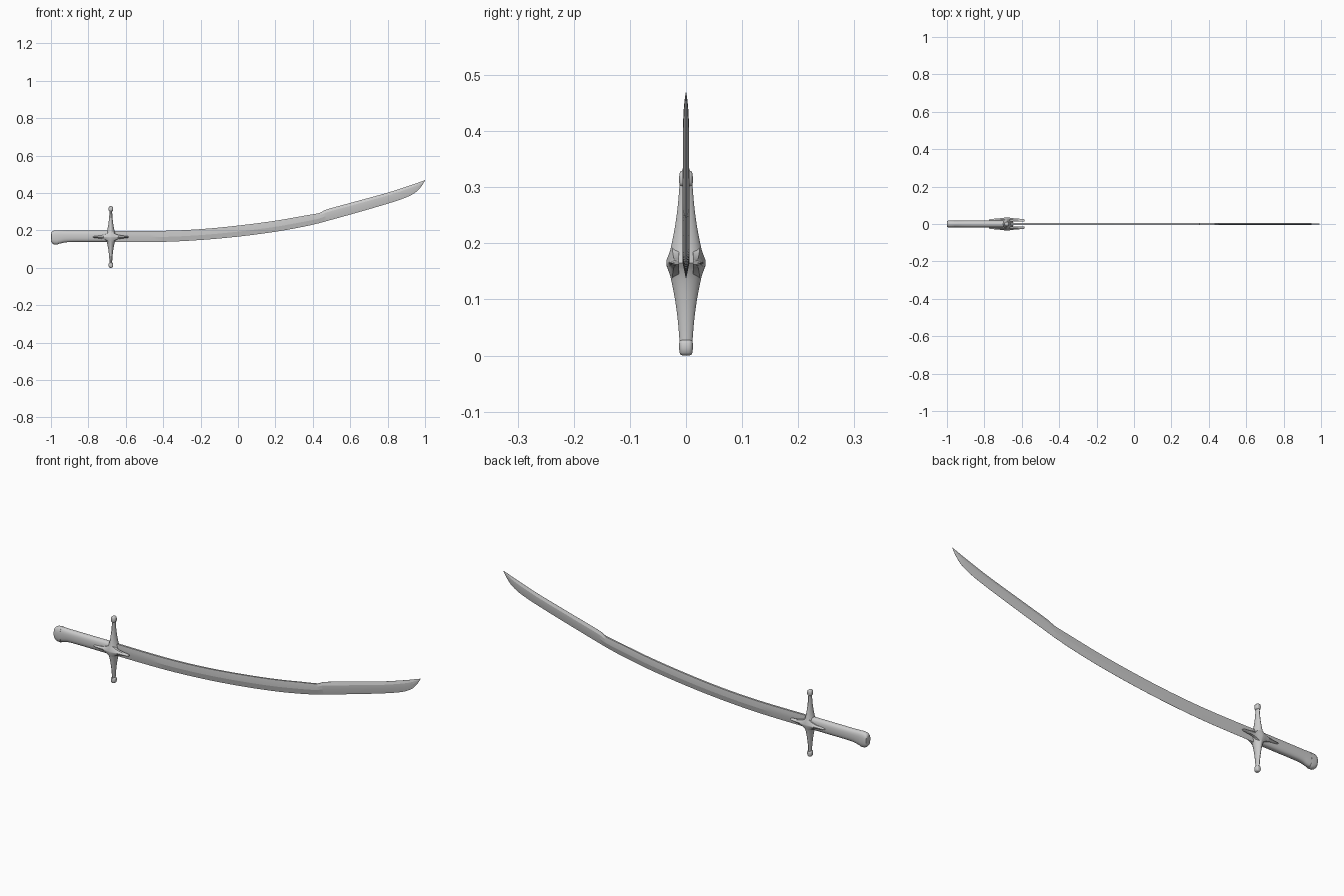
import bpy, bmesh, math

if "Cube" in bpy.data.objects:
    bpy.data.objects.remove(bpy.data.objects["Cube"])

CX, CZ = -0.68, 0.165          # centre of the cross guard


def smooth_path(keys, steps):
    """Smoothly resample key rows; the first value is the station along the axis."""
    def slope(i, k):
        a, b = keys[max(i - 1, 0)], keys[min(i + 1, len(keys) - 1)]
        return (b[k] - a[k]) / (b[0] - a[0])
    rows = []
    for i in range(len(keys) - 1):
        p, q = keys[i], keys[i + 1]
        h = q[0] - p[0]
        for s in range(steps):
            t = s / steps
            row = [p[0] + h * t]
            for k in range(1, len(p)):
                row.append((2*t**3 - 3*t*t + 1) * p[k] + (t**3 - 2*t*t + t) * h * slope(i, k)
                           + (3*t*t - 2*t**3) * q[k] + (t**3 - t*t) * h * slope(i + 1, k))
            rows.append(row)
    rows.append(list(keys[-1]))
    return rows


def oval(a, b, power=2.0, n=24):
    """Superellipse ring of half sizes a, b."""
    pts = []
    for i in range(n):
        t = 2 * math.pi * i / n
        c, s = math.cos(t), math.sin(t)
        pts.append((a * math.copysign(abs(c) ** (2 / power), c),
                    b * math.copysign(abs(s) ** (2 / power), s)))
    return pts


def loft(name, rings, angle=40):
    bm = bmesh.new()
    loops = [[bm.verts.new(p) for p in ring] for ring in rings]
    n = len(loops[0])
    for a, b in zip(loops, loops[1:]):
        for i in range(n):
            j = (i + 1) % n
            bm.faces.new((a[i], a[j], b[j], b[i]))
    bm.faces.new(loops[0])
    bm.faces.new(loops[-1])
    bmesh.ops.recalc_face_normals(bm, faces=bm.faces)
    mesh = bpy.data.meshes.new(name)
    bm.to_mesh(mesh)
    bm.free()
    ob = bpy.data.objects.new(name, mesh)
    bpy.context.collection.objects.link(ob)
    bpy.ops.object.select_all(action='DESELECT')
    ob.select_set(True)
    bpy.context.view_layer.objects.active = ob
    bpy.ops.object.shade_smooth_by_angle(angle=math.radians(angle))
    return ob


# Blade: x, cutting edge z, back z, body half thickness, back half thickness
blade_keys = [
    (-0.70, 0.137, 0.198, 0.006, 0.0050), (-0.40, 0.139, 0.198, 0.006, 0.0050),
    (-0.20, 0.149, 0.207, 0.006, 0.0050), (0.00, 0.167, 0.226, 0.006, 0.0045),
    (0.20, 0.193, 0.252, 0.006, 0.0045), (0.35, 0.220, 0.278, 0.006, 0.0040),
    (0.43, 0.238, 0.292, 0.006, 0.0040), (0.445, 0.242, 0.298, 0.006, 0.0020),
    (0.47, 0.249, 0.311, 0.006, 0.0006), (0.60, 0.285, 0.347, 0.0058, 0.0005),
    (0.80, 0.343, 0.402, 0.0055, 0.0005), (0.90, 0.377, 0.434, 0.005, 0.0005),
    (0.95, 0.404, 0.451, 0.004, 0.0005), (0.98, 0.435, 0.462, 0.0025, 0.0004),
    (1.00, 0.467, 0.469, 0.0005, 0.0003)]
rings = []
for x, zb, zt, w, top in smooth_path(blade_keys, 4):
    zm, zs = zb + (zt - zb) * 0.45, zb + (zt - zb) * 0.75
    rings.append([(x, -0.0003, zb), (x, 0.0003, zb), (x, w, zm), (x, w, zs),
                  (x, top, zt), (x, -top, zt), (x, -w, zs), (x, -w, zm)])
loft("blade", rings, 12)

# Grip with a slight drop towards the pommel: x, bottom z, top z, half width
grip_keys = [(-0.968, 0.127, 0.2, 0.0185), (-0.95, 0.130, 0.2, 0.0185),
             (-0.925, 0.136, 0.199, 0.0185), (-0.88, 0.138, 0.199, 0.0188),
             (-0.78, 0.138, 0.199, 0.019), (-0.67, 0.138, 0.199, 0.019)]
loft("grip", [[(x, u, (zb + zt) / 2 + v) for u, v in oval(w, (zt - zb) / 2, 2.5)]
              for x, zb, zt, w in smooth_path(grip_keys, 4)])

# Pommel cap
cap = [(-1.0, 0.143, 0.186, 0.012), (-0.998, 0.137, 0.191, 0.0165),
       (-0.992, 0.130, 0.196, 0.0188), (-0.983, 0.125, 0.2, 0.0195),
       (-0.968, 0.124, 0.201, 0.0195), (-0.962, 0.126, 0.201, 0.0195)]
loft("pommel_cap", [[(x, u, (zb + zt) / 2 + v) for u, v in oval(w, (zt - zb) / 2, 2.5)]
                    for x, zb, zt, w in cap])

# Quillons: distance from the centre, half depth y, half width x
quillon_keys = [(0.0, 0.035, 0.036), (0.012, 0.031, 0.028), (0.03, 0.0265, 0.021),
                (0.06, 0.0205, 0.0145), (0.09, 0.016, 0.0105),
                (0.12, 0.013, 0.008), (0.141, 0.0115, 0.007)]
knob_keys = [(0.137, 0.008, 0.007), (0.139, 0.0112, 0.010), (0.143, 0.0122, 0.012),
             (0.152, 0.0122, 0.0125), (0.160, 0.0115, 0.0105),
             (0.1635, 0.0095, 0.007), (0.165, 0.006, 0.003)]
for side, label in ((1, "upper"), (-1, "lower")):
    loft(label + "_quillon",
         [[(CX + u, v, CZ + side * d) for u, v in oval(wx, wy, 1.7)]
          for d, wy, wx in smooth_path(quillon_keys, 4)], 50)
    loft(label + "_knob",
         [[(CX + u, v, CZ + side * d) for u, v in oval(wx, wy, 2.8)]
          for d, wy, wx in knob_keys], 50)

# Langets: pointed ridged arms over both faces of grip and blade
arm = [(0.0, 0.034, 0.035), (0.012, 0.026, 0.034), (0.025, 0.0175, 0.032),
       (0.045, 0.0105, 0.030), (0.07, 0.0068, 0.028),
       (0.09, 0.0045, 0.0265), (0.095, 0.002, 0.024)]
rows = smooth_path(arm, 3)
rows = [(-d, hz, yo) for d, hz, yo in reversed(rows[1:])] + rows
for side, label in ((-1, "front"), (1, "back")):
    rings = []
    for d, hz, yo in rows:
        yi, x = 0.0125, CX + d
        ym = yi + (yo - yi) * 0.55
        rings.append([(x, side * yi, CZ - hz), (x, side * ym, CZ - hz * 0.92),
                      (x, side * yo, CZ - hz * 0.12), (x, side * yo, CZ + hz * 0.12),
                      (x, side * ym, CZ + hz * 0.92), (x, side * yi, CZ + hz)])
    loft(label + "_langet", rings, 35)
